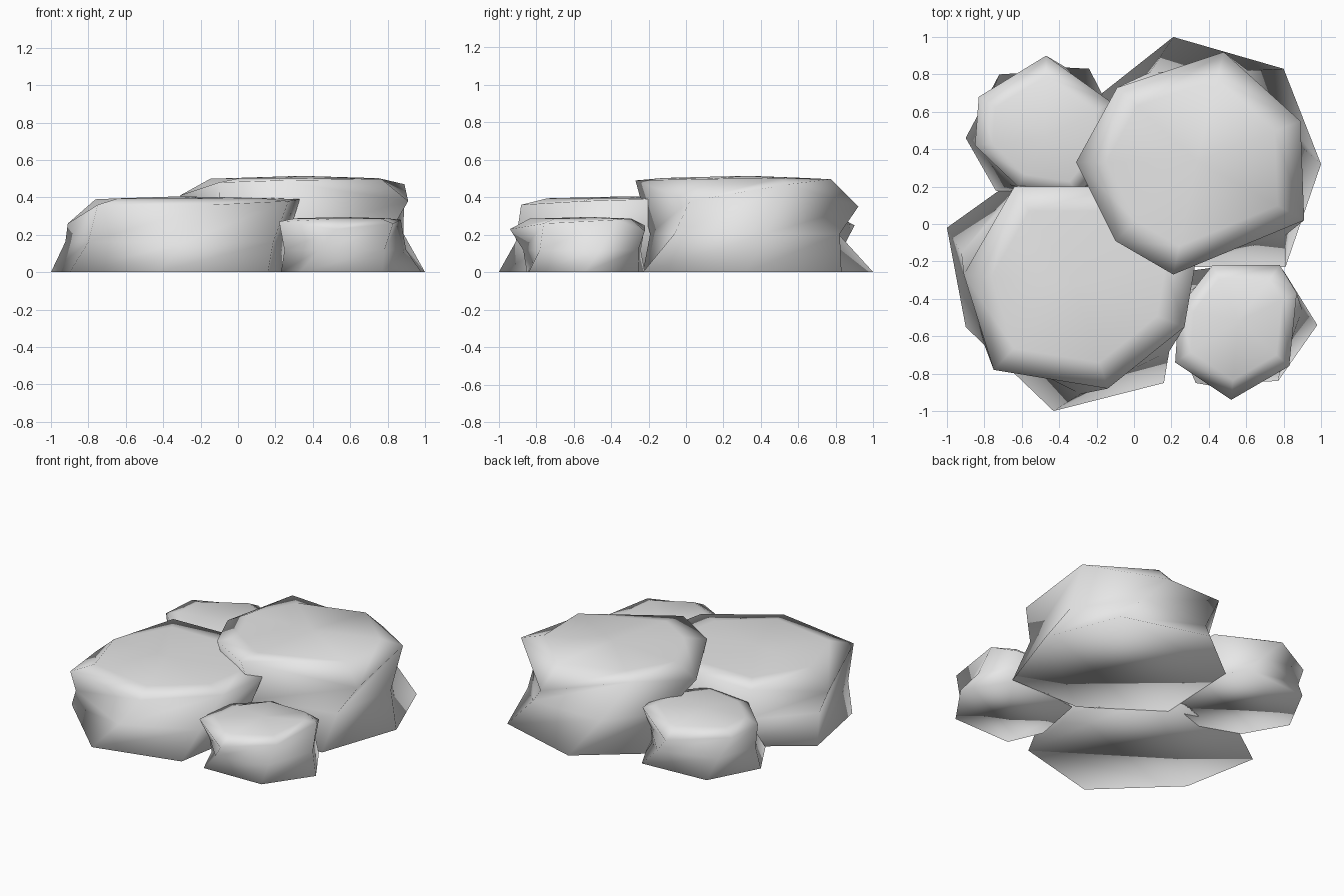
import bpy, bmesh
from mathutils import Vector

if "Cube" in bpy.data.objects:
    bpy.data.objects.remove(bpy.data.objects["Cube"])

stone = bpy.data.materials.new("light grey stone")
stone.diffuse_color = (0.8, 0.8, 0.8, 1)
stone.use_nodes = True
stone.node_tree.nodes["Principled BSDF"].inputs["Base Color"].default_value = stone.diffuse_color


def make_rock(name, base, crown, height, waist):
    """Seven-sided boulder: flared foot, pinched waist, overhanging crown, low dome."""
    n = len(base)
    foot = [Vector((x, y, 0)) for x, y in base]
    rim = [Vector(p) for p in crown]
    centre = sum(foot + rim, Vector()) / (2 * n)
    centre.z = 0
    # waist sits between foot and crown, pulled inwards
    mid = []
    for f, r in zip(foot, rim):
        d = (f + r) / 2 - centre
        mid.append(centre + Vector((d.x * waist, d.y * waist, height * 0.4)))
    # shoulder ring just inside the crown
    dome = []
    for r in rim:
        p = centre.lerp(r, 0.75)
        p.z = height * 0.93 + r.z * 0.05
        dome.append(p)

    bm = bmesh.new()
    rings = [[bm.verts.new(p) for p in ring] for ring in (foot, mid, rim, dome)]
    for lo, hi in zip(rings, rings[1:]):
        for i in range(n):
            j = (i + 1) % n
            bm.faces.new((lo[i], lo[j], hi[j]))
            bm.faces.new((lo[i], hi[j], hi[i]))
    peak = bm.verts.new((centre.x, centre.y, height))
    for i in range(n):
        bm.faces.new((rings[3][i], rings[3][(i + 1) % n], peak))
    bm.faces.new(rings[0][::-1])
    bmesh.ops.recalc_face_normals(bm, faces=bm.faces)
    for f in bm.faces:
        f.smooth = True
    me = bpy.data.meshes.new(name)
    bm.to_mesh(me)
    bm.free()
    me.materials.append(stone)
    ob = bpy.data.objects.new(name, me)
    bpy.context.collection.objects.link(ob)


# tall rock, back right
make_rock("tall_rock",
          [(1, .32), (.8, .83), (.21, 1), (-.17, .7), (-.2, .1), (.28, -.23), (.81, -.23)],
          [(.89, .55, .47), (.48, .92, .35), (-.09, .73, .49), (-.31, .33, .41),
           (-.1, -.09, .48), (.21, -.27, .49), (.91, .02, .38)], .515, .9)

# wide rock, front left
make_rock("wide_rock",
          [(-1, -.02), (-.9, -.55), (-.43, -1), (.16, -.85), (.25, -.3), (0, .2), (-.58, .28)],
          [(-.91, -.27, .26), (-.75, -.78, .36), (-.14, -.88, .36), (.27, -.55, .38),
           (.33, -.2, .39), (-.1, .2, .39), (-.64, .2, .38)], .405, .95)

# small rock, back left
make_rock("small_back_rock",
          [(-.9, .46), (-.74, .18), (-.47, .08), (-.2, .17), (-.07, .5), (-.24, .83), (-.72, .8)],
          [(-.85, .42, .28), (-.62, .2, .29), (-.3, .15, .29), (-.1, .4, .3),
           (-.12, .65, .29), (-.47, .9, .25), (-.83, .68, .28)], .32, .93)

# small rock, front right
make_rock("small_front_rock",
          [(.98, -.54), (.8, -.25), (.52, -.22), (.3, -.25), (.23, -.62), (.33, -.85), (.77, -.84)],
          [(.87, -.37, .28), (.78, -.22, .22), (.42, -.22, .25), (.24, -.45, .27),
           (.22, -.74, .27), (.52, -.94, .23), (.83, -.76, .26)], .295, .93)
